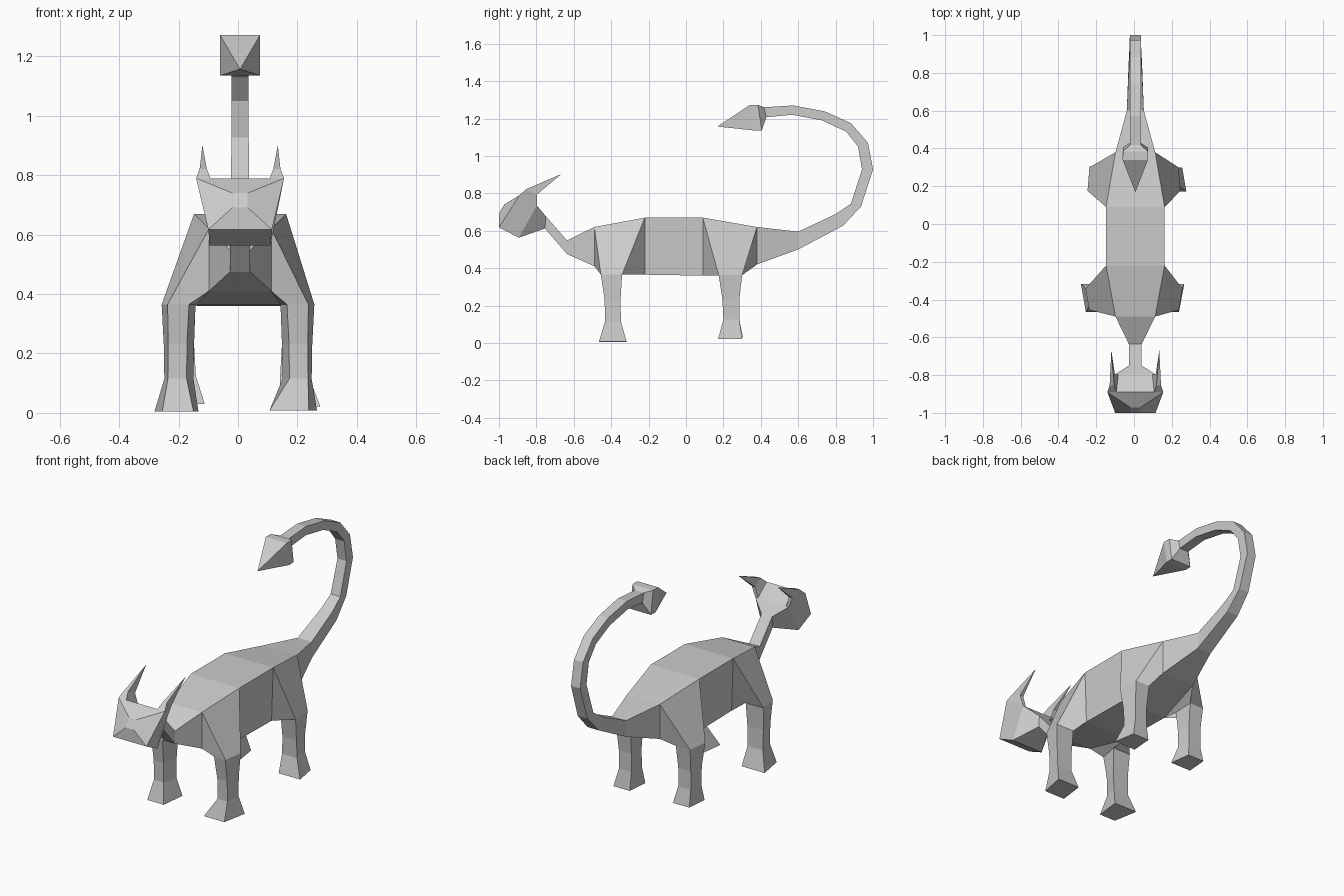
import bpy
import bmesh
from mathutils import Vector

cube = bpy.data.objects.get("Cube")
if cube:
    bpy.data.objects.remove(cube, do_unlink=True)

grey = bpy.data.materials.new("plain_grey")
grey.use_nodes = True
grey.diffuse_color = (0.6, 0.6, 0.6, 1)
grey.node_tree.nodes["Principled BSDF"].inputs["Base Color"].default_value = (0.6, 0.6, 0.6, 1)

MID = 0.007  # the spine sits slightly off the origin


def loft(name, rings, start=True, end=True):
    """Skin four-cornered rings; a one-point ring makes a tip."""
    bm = bmesh.new()
    vs = [[bm.verts.new(p) for p in ring] for ring in rings]
    for a, b in zip(vs, vs[1:]):
        for i in range(4):
            j = (i + 1) % 4
            if len(b) == 1:
                bm.faces.new((a[i], a[j], b[0]))
            else:
                bm.faces.new((a[i], a[j], b[j], b[i]))
    if start:
        bm.faces.new(vs[0])
    if end and len(vs[-1]) == 4:
        bm.faces.new(vs[-1])
    bmesh.ops.recalc_face_normals(bm, faces=bm.faces)
    mesh = bpy.data.meshes.new(name)
    bm.to_mesh(mesh)
    bm.free()
    mesh.materials.append(grey)
    obj = bpy.data.objects.new(name, mesh)
    bpy.context.collection.objects.link(obj)
    return obj


def section(top, bottom, w_top, w_bottom=None):
    """Ring across the spine from its top and bottom (y, z) points."""
    w_bottom = w_bottom or w_top
    return [Vector((MID - w_top, *top)), Vector((MID + w_top, *top)),
            Vector((MID + w_bottom, *bottom)), Vector((MID - w_bottom, *bottom))]


# Trunk
chest = section((-0.49, 0.62), (-0.49, 0.41), 0.105)
ribs = section((-0.22, 0.67), (-0.22, 0.365), 0.155, 0.145)
loin = section((0.09, 0.67), (0.09, 0.36), 0.155, 0.145)
hip = section((0.38, 0.62), (0.38, 0.42), 0.105)
neck_base = section((-0.636, 0.548), (-0.636, 0.475), 0.034)
tail_root = section((0.6, 0.595), (0.6, 0.5), 0.045)
loft("trunk", [neck_base, chest, ribs, loin, hip, tail_root], start=False, end=False)

# Head with a raised muzzle, running back into the neck
head_front = section((-0.89, 0.79), (-1.0, 0.617), 0.148, 0.107)
head_back = section((-0.797, 0.735), (-0.893, 0.563), 0.108, 0.102)
muzzle = section((-0.972, 0.74), (-1.0, 0.692), 0.025)
nape = section((-0.749, 0.677), (-0.754, 0.612), 0.034)
loft("head_and_neck", [muzzle, head_front, head_back, nape, neck_base], end=False)

# Curled tail: outer (y, z), inner (y, z), half width
tail = [((0.802, 0.69), (0.84, 0.627), 0.036),
        ((0.882, 0.745), (0.936, 0.73), 0.031),
        ((0.941, 0.928), (1.0, 0.928), 0.029),
        ((0.92, 1.05), (0.973, 1.07), 0.029),
        ((0.856, 1.13), (0.882, 1.175), 0.029),
        ((0.727, 1.19), (0.743, 1.238), 0.029),
        ((0.567, 1.22), (0.572, 1.27), 0.029),
        ((0.43, 1.207), (0.417, 1.26), 0.029)]
tail_rings = [section(*t) for t in tail]
loft("tail", [tail_root] + tail_rings, start=False, end=False)

# Arrow-shaped tail tip
loft("tail_tip", [tail_rings[-1],
                  section((0.405, 1.137), (0.385, 1.272), 0.066),
                  section((0.365, 1.136), (0.34, 1.272), 0.067),
                  [(MID, 0.168, 1.157)]], start=False)

# Horns
for side, name in ((1, "left_horn"), (-1, "right_horn")):
    def at(x, y, z):
        return (MID + side * x, y, z)
    loft(name, [[at(0.148, -0.89, 0.79), at(0.1, -0.89, 0.79),
                 at(0.09, -0.797, 0.735), at(0.108, -0.797, 0.735)],
                [at(0.136, -0.855, 0.822), at(0.112, -0.855, 0.822),
                 at(0.108, -0.797, 0.793), at(0.13, -0.797, 0.793)],
                [at(0.127, -0.668, 0.902)]], start=False)


def leg(name, side, front, back, levels):
    """Grow a leg out of the trunk flank between two trunk sections.

    Each level: z, front y, back y, outer and inner x at front, outer and inner x at back.
    """
    t, b = (1, 2) if side > 0 else (0, 3)
    rings = [[front[t], back[t], back[b], front[b]]]
    for z, yf, yb, of, nf, ob, nb in levels:
        rings.append([(side * of, yf, z), (side * ob, yb, z),
                      (side * nb, yb, z), (side * nf, yf, z)])
    loft(name, rings, start=False)


# Legs
front_levels = [(0.365, -0.455, -0.342, 0.237, 0.165, 0.257, 0.143),
                (0.23, -0.435, -0.35, 0.235, 0.172, 0.25, 0.148),
                (0.115, -0.433, -0.348, 0.236, 0.173, 0.248, 0.15)]
rear_levels = [(0.362, 0.175, 0.3, 0.246, 0.15, 0.236, 0.145),
               (0.23, 0.195, 0.285, 0.238, 0.148, 0.23, 0.15),
               (0.125, 0.2, 0.285, 0.238, 0.142, 0.23, 0.15)]
leg("front_right_leg", -1, chest, ribs,
    front_levels + [(0.005, -0.465, -0.318, 0.255, 0.15, 0.281, 0.133)])
leg("front_left_leg", 1, chest, ribs,
    front_levels + [(0.008, -0.465, -0.318, 0.238, 0.106, 0.266, 0.125)])
leg("rear_right_leg", -1, loin, hip,
    rear_levels + [(0.03, 0.18, 0.305, 0.245, 0.112, 0.235, 0.13)])
leg("rear_left_leg", 1, loin, hip,
    rear_levels + [(0.022, 0.172, 0.3, 0.277, 0.14, 0.255, 0.15)])
